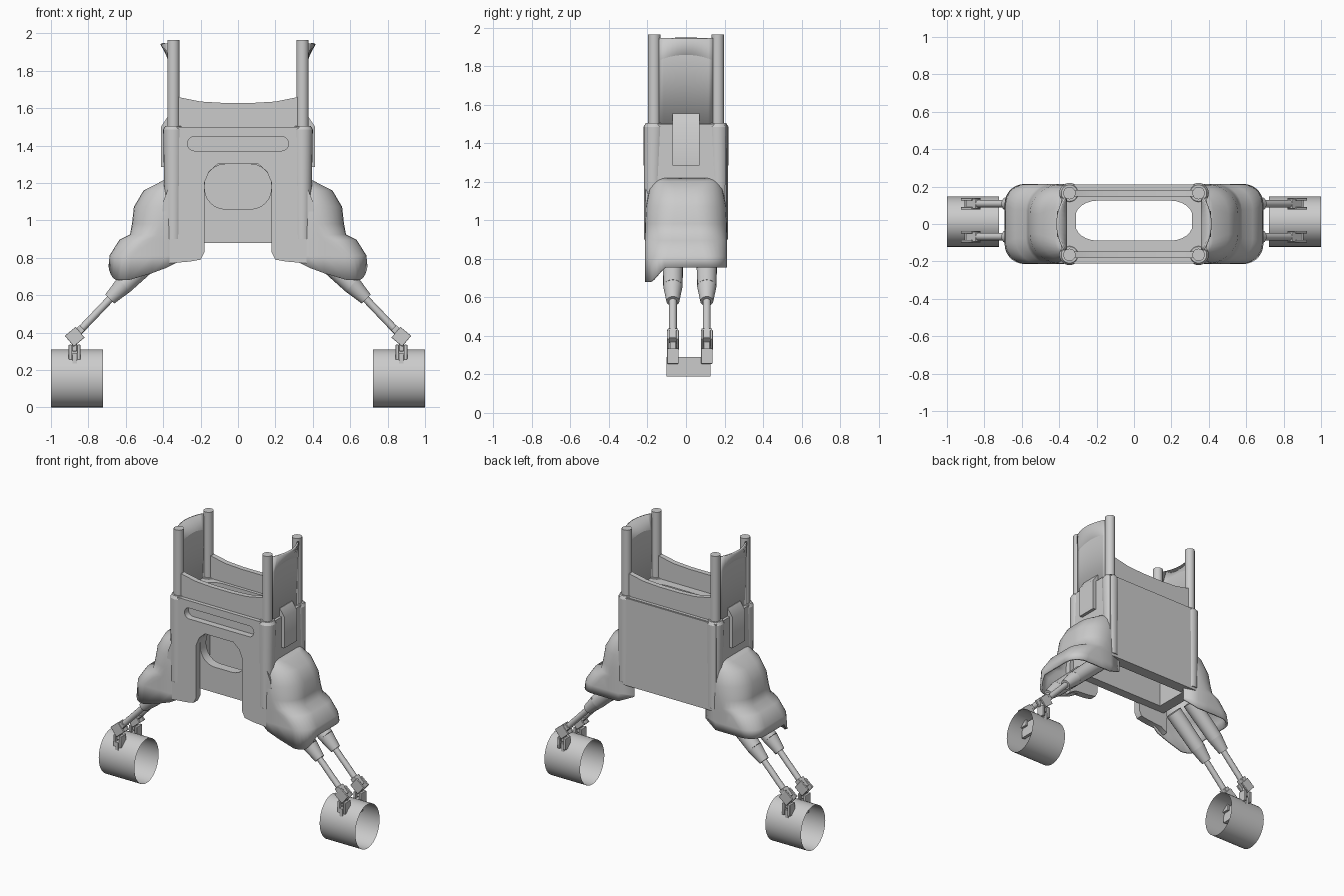
import bpy, bmesh, math
from mathutils import Vector, Matrix

if "Cube" in bpy.data.objects:
    bpy.data.objects.remove(bpy.data.objects["Cube"])

def finish(name, bm, mirror=False, solid=0, bevel=0, angle=35):
    bmesh.ops.remove_doubles(bm, verts=bm.verts, dist=1e-5)
    bmesh.ops.recalc_face_normals(bm, faces=bm.faces)
    me = bpy.data.meshes.new(name)
    bm.to_mesh(me)
    bm.free()
    ob = bpy.data.objects.new(name, me)
    bpy.context.collection.objects.link(ob)
    bpy.ops.object.select_all(action='DESELECT')
    ob.select_set(True)
    bpy.context.view_layer.objects.active = ob
    bpy.ops.object.shade_smooth_by_angle(angle=math.radians(angle))
    if solid:
        m = ob.modifiers.new("thickness", 'SOLIDIFY')
        m.thickness, m.offset = solid, 0
    if bevel:
        m = ob.modifiers.new("bevel", 'BEVEL')
        m.width, m.segments, m.limit_method = bevel, 2, 'ANGLE'
        m.angle_limit = math.radians(40)
    if mirror:
        m = ob.modifiers.new("mirror", 'MIRROR')
        m.use_mirror_merge = False
    return ob

def plate(name, loops, axis, lo, hi, **kw):
    """Extrude filled 2D loops (the later ones are holes) along an axis."""
    cu = bpy.data.curves.new(name, 'CURVE')
    cu.dimensions, cu.fill_mode, cu.extrude = '2D', 'BOTH', (hi - lo) / 2
    for pts in loops:
        s = cu.splines.new('POLY')
        s.points.add(len(pts) - 1)
        for p, (u, v) in zip(s.points, pts):
            p.co = (u, v, 0, 1)
        s.use_cyclic_u = True
    tmp = bpy.data.objects.new("tmp", cu)
    bpy.context.collection.objects.link(tmp)
    me = bpy.data.meshes.new_from_object(tmp)
    bpy.data.objects.remove(tmp)
    bm = bmesh.new()
    bm.from_mesh(me)
    bpy.data.meshes.remove(me)
    for v in bm.verts:
        u, w, d = v.co.x, v.co.y, v.co.z + (lo + hi) / 2
        v.co = (u, d, w) if axis == 'y' else (u, w, d)
    return finish(name, bm, **kw)

def rrect(cx, cy, hx, hy, rx, ry=None, n=6):
    ry = ry or rx
    return [(cx + sx * (hx - rx) + rx * math.cos(a0 + k * math.pi / 2 / n),
             cy + sy * (hy - ry) + ry * math.sin(a0 + k * math.pi / 2 / n))
            for sx, sy, a0 in ((1, 1, 0), (-1, 1, math.pi / 2), (-1, -1, math.pi), (1, -1, 1.5 * math.pi))
            for k in range(n + 1)]

def cone(bm, p, q, r1, r2, seg=20, caps=True):
    p, q = Vector(p), Vector(q)
    d = q - p
    mat = Matrix.Translation((p + q) / 2) @ d.to_track_quat('Z', 'Y').to_matrix().to_4x4()
    bmesh.ops.create_cone(bm, cap_ends=caps, segments=seg, radius1=r1, radius2=r2, depth=d.length, matrix=mat)

def box(bm, c, size, tilt=0):
    mat = Matrix.Translation(c) @ Matrix.Rotation(tilt, 4, 'Y') @ Matrix.Diagonal((*size, 1))
    bmesh.ops.create_cube(bm, size=1, matrix=mat)

def grid(rows):
    bm = bmesh.new()
    vs = [[bm.verts.new(p) for p in row] for row in rows]
    for a, b in zip(vs, vs[1:]):
        for i in range(len(a) - 1):
            bm.faces.new((a[i], a[i + 1], b[i + 1], b[i]))
    return bm

def both(half):
    return half + [(-x, z) for x, z in reversed(half)]

# Front shell with arch cut-out and handle slot
half = [(.35, 1.5), (.36, 1.2), (.40, 1.1), (.42, .95), (.42, .74), (.37, .77), (.255, .78), (.2, .79),
        (.18, .83), (.18, 1.2), (.155, 1.26), (.11, 1.3)]
plate("front_shell", [both(half), rrect(0, 1.41, .27, .038, .037)], 'y', -.21, -.16)

# Inner front panel with oval opening, back panel
rect = [(-.38, .88), (.38, .88), (.38, 1.495), (-.38, 1.495)]
plate("inner_front_panel", [rect, rrect(0, 1.18, .178, .12, .11)], 'y', -.165, -.10)
plate("back_panel", [rect], 'y', .13, .21)

# Side walls and top ledge with the rounded opening
bm = bmesh.new()
box(bm, (.35, 0, 1.19), (.08, .36, .62))
finish("side_wall", bm, mirror=True)
plate("top_ledge", [rrect(0, 0, .389, .205, .04), rrect(0, .018, .315, .107, .12, .09)], 'z', 1.455, 1.5)

# Curved lips between the posts, front and back
lip = both([(.33, 1.48), (.33, 1.665), (.3, 1.655), (.2, 1.635), (.08, 1.628)])
for name, y in (("front_lip", -.165), ("back_lip", .165)):
    plate(name, [lip], 'y', y - .018, y + .018)

# Posts and corner housings
for label, y in (("front", -.165), ("back", .165)):
    bm = bmesh.new()
    cone(bm, (.345, y, 1.4), (.345, y, 1.965), .033, .033)
    finish(label + "_post", bm, mirror=True)
    bm = bmesh.new()
    cone(bm, (.345, y, 1.485), (.345, y, 1.505), .055, .044)
    cone(bm, (.345, y, .9), (.345, y, 1.485), .045, .055)
    bmesh.ops.translate(bm, vec=(0, math.copysign(.008, y), 0), verts=[v for v in bm.verts if v.co.z < 1])
    finish(label + "_post_housing", bm, mirror=True)

# Flared side panels between the posts
rows = []
for t, z0, zc, x in ((0, 1.48, 1.48, .365), (0, 1.83, 1.86, .365), (1, 1.945, 1.945, .37)):
    row = []
    for i in range(13):
        u = -1 + i / 6
        bow = 1 - u * u
        row.append((x + .04 * t * bow, .14 * u, z0 + (zc - z0) * bow))
    rows.append(row)
finish("upper_side_panel", grid(rows), mirror=True, solid=.012, angle=12)

# Side clips with sloped tops
plate("side_clip", [[(.36, 1.285), (.412, 1.285), (.412, 1.5), (.375, 1.555), (.36, 1.555)]],
      'y', -.07, .07, mirror=True)

# Hip pods: U-shaped sections stacked downward, open below, ends tucked into the body
sections = [(1.22, .375, .15, .05), (1.195, .42, .165, .08), (1.155, .50, .185, .13), (1.07, .55, .202, .15),
            (.98, .56, .206, .14), (.92, .572, .207, .13), (.89, .63, .207, .13), (.81, .68, .207, .11), (.755, .685, .207, .1)]
rows = []
for z, xm, hy, r in sections:
    x1 = xm - r
    side = [(.28, .175), (min(.38, x1 - .02), hy), (min(.46, x1 - .01), hy)]
    arc = [(x1 + r * math.sin(k * math.pi / 14), hy - r + r * math.cos(k * math.pi / 14)) for k in range(8)]
    edge = [(x, min(y, hy)) for x, y in side + arc]
    plan = [(x, -y) for x, y in edge] + list(reversed(edge))
    row = []
    for x, y in plan:
        zz = z
        if z == .755:   # front edge of the skirt dips
            drop = min(1, max(0, (-y - .11) / .07)) * min(1, max(0, (x - .36) / .2))
            zz = .8 if x < .35 else z - .075 * drop
        row.append((x, y, zz))
    rows.append(row)
finish("hip_pod", grid(rows), mirror=True, solid=.014, angle=60)

# Struts, joints and forks
for label, y in (("front", -.068), ("back", .108)):
    bm = bmesh.new()
    cone(bm, (.40, y, .85), (.61, y, .655), .055, .05)
    cone(bm, (.61, y, .655), (.685, y, .58), .05, .034)
    finish(label + "_strut_sleeve", bm, mirror=True)
    bm = bmesh.new()
    cone(bm, (.65, y, .615), (.86, y, .395), .02, .02, 16)
    finish(label + "_strut_rod", bm, mirror=True)
    bm = bmesh.new()
    box(bm, (.858, y, .4), (.07, .055, .04), math.radians(45))
    for s in (-1, 1):
        box(bm, (.873, y + s * .024, .378), (.075, .014, .075), math.radians(40))
        box(bm, (.874 + s * .022, y, .295), (.018, .06, .08))
    box(bm, (.874, y, .335), (.026, .032, .07))
    finish(label + "_joint", bm, mirror=True, bevel=.003)

# Open cuffs with an inner bracket
bm = bmesh.new()
cone(bm, (.722, 0, 0), (1, 0, 0), .155, .155, 40, False)
bmesh.ops.scale(bm, vec=(1, .135 / .155, 1), verts=bm.verts)
bmesh.ops.translate(bm, vec=(0, .013, .155), verts=bm.verts)
finish("cuff", bm, mirror=True)
bm = bmesh.new()
box(bm, (.874, .013, .24), (.024, .23, .1))
finish("cuff_bracket", bm, mirror=True)
